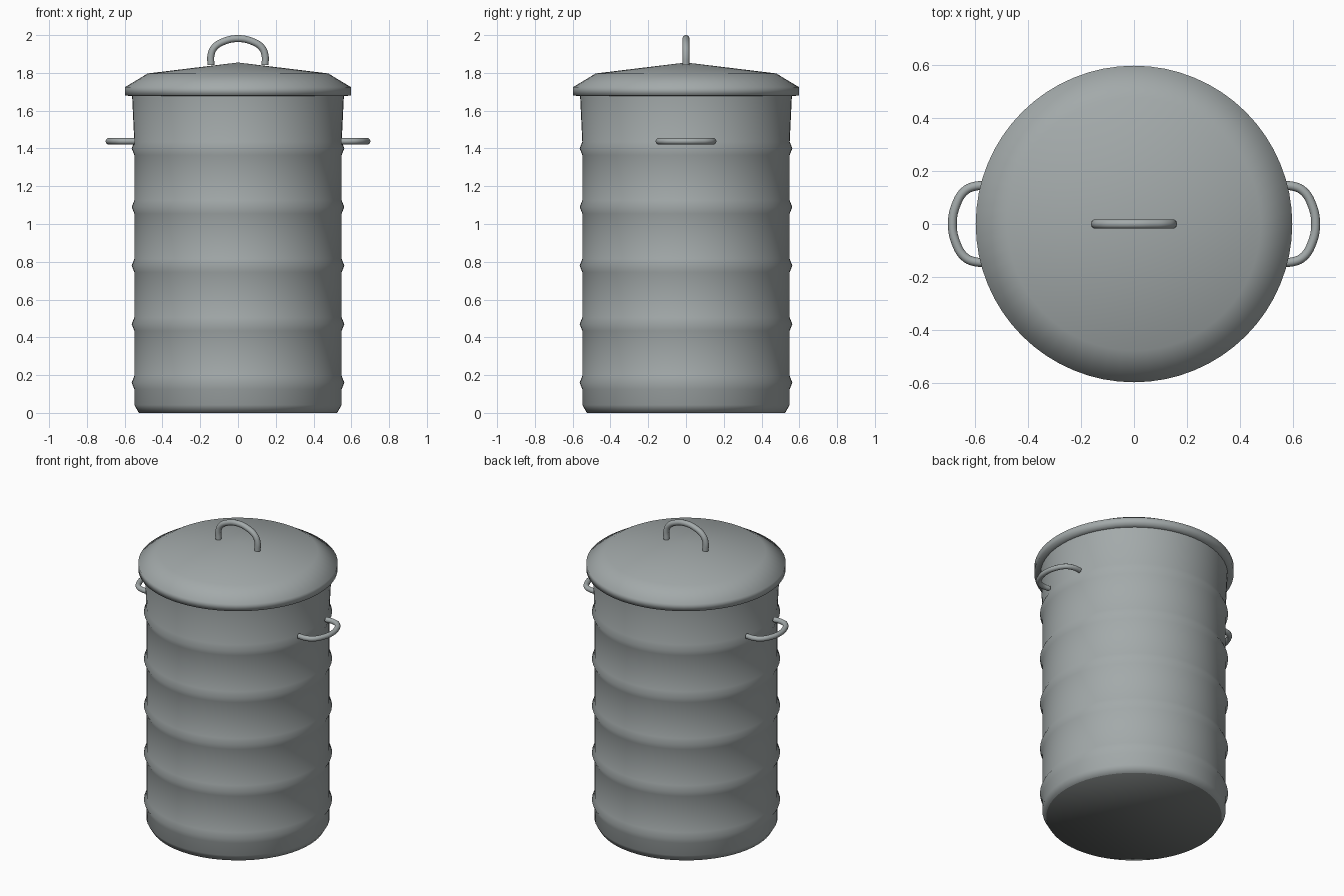
import bpy, bmesh, math
from mathutils import Matrix, Vector

default = bpy.data.objects.get("Cube")
if default:
    bpy.data.objects.remove(default)


def make_material(name, colour):
    mat = bpy.data.materials.new(name)
    mat.use_nodes = True
    mat.diffuse_color = colour
    mat.node_tree.nodes["Principled BSDF"].inputs["Base Color"].default_value = colour
    return mat


steel = make_material("grey_steel", (0.366, 0.4, 0.402, 1))
dark_steel = make_material("dark_base_steel", (0.17, 0.183, 0.18, 1))


def add_object(name, mesh):
    mesh.materials.clear()
    mesh.materials.append(steel)
    mesh.shade_smooth()
    obj = bpy.data.objects.new(name, mesh)
    bpy.context.collection.objects.link(obj)
    return obj


def lathe(name, profile, floor=False, sides=64):
    """Revolve (radius, height) points around z, optionally closing z = 0."""
    bm = bmesh.new()
    verts = [bm.verts.new((r, 0, z)) for r, z in profile]
    edges = [bm.edges.new(pair) for pair in zip(verts, verts[1:])]
    bmesh.ops.spin(bm, geom=verts + edges, cent=(0, 0, 0), axis=(0, 0, 1),
                   angle=math.tau, steps=sides, use_merge=True)
    bmesh.ops.remove_doubles(bm, verts=bm.verts, dist=0.0001)
    if floor:
        rim = [e for e in bm.edges if all(v.co.z < 0.001 for v in e.verts)]
        bmesh.ops.holes_fill(bm, edges=rim, sides=sides)
    bmesh.ops.recalc_face_normals(bm, faces=bm.faces)
    mesh = bpy.data.meshes.new(name)
    bm.to_mesh(mesh)
    bm.free()
    return add_object(name, mesh)


def handle(name, matrix, thickness):
    """Bent round bar: feet on local x, arch rising along local z."""
    half = [(0.143, 0.003), (0.143, 0.055), (0.125, 0.096), (0.07, 0.13)]
    path = half + [(0, 0.143)] + [(-x, z) for x, z in reversed(half)]
    curve = bpy.data.curves.new(name, 'CURVE')
    curve.dimensions = '3D'
    curve.bevel_depth = thickness
    curve.bevel_resolution = 3
    curve.resolution_u = 5
    curve.use_fill_caps = True
    spline = curve.splines.new('BEZIER')
    spline.bezier_points.add(len(path) - 1)
    for point, (x, z) in zip(spline.bezier_points, path):
        point.co = (x, 0, z)
        point.handle_left_type = point.handle_right_type = 'AUTO'
    helper = bpy.data.objects.new(name + "_path", curve)
    bpy.context.collection.objects.link(helper)
    bpy.context.view_layer.update()
    graph = bpy.context.evaluated_depsgraph_get()
    mesh = bpy.data.meshes.new_from_object(helper.evaluated_get(graph))
    bpy.data.objects.remove(helper)
    mesh.transform(matrix)
    mesh.name = name
    add_object(name, mesh)


# Ribbed can body
profile = [(0.525, 0), (0.549, 0.042)]
for i in range(5):
    z = 0.16 + 0.31 * i
    profile += [(0.549, z - 0.035), (0.563, z), (0.549, z + 0.035)]
profile += [(0.561, 1.685)]
body = lathe("can_body", profile, floor=True)

# Darker underside
body.data.materials.append(dark_steel)
for face in body.data.polygons:
    if face.center.z < 0.001:
        face.material_index = 1

# Lid with a sloped shoulder, an upright rim and a narrow lip
lathe("lid", [(0, 1.855), (0.478, 1.797), (0.597, 1.725),
              (0.597, 1.68), (0.555, 1.677)])

# Lid handle
handle("lid_handle", Matrix.Translation((0, 0, 1.8385)), 0.0185)

# Side handles, lying flat and pointing outward
for name, side in (("left_handle", 1), ("right_handle", -1)):
    across, up, out = Vector((0, side, 0)), Vector((0, 0, 1)), Vector((side, 0, 0))
    turn = Matrix((across, up, out)).transposed().to_4x4()
    handle(name, Matrix.Translation((0.542 * side, 0, 1.438)) @ turn, 0.0168)
